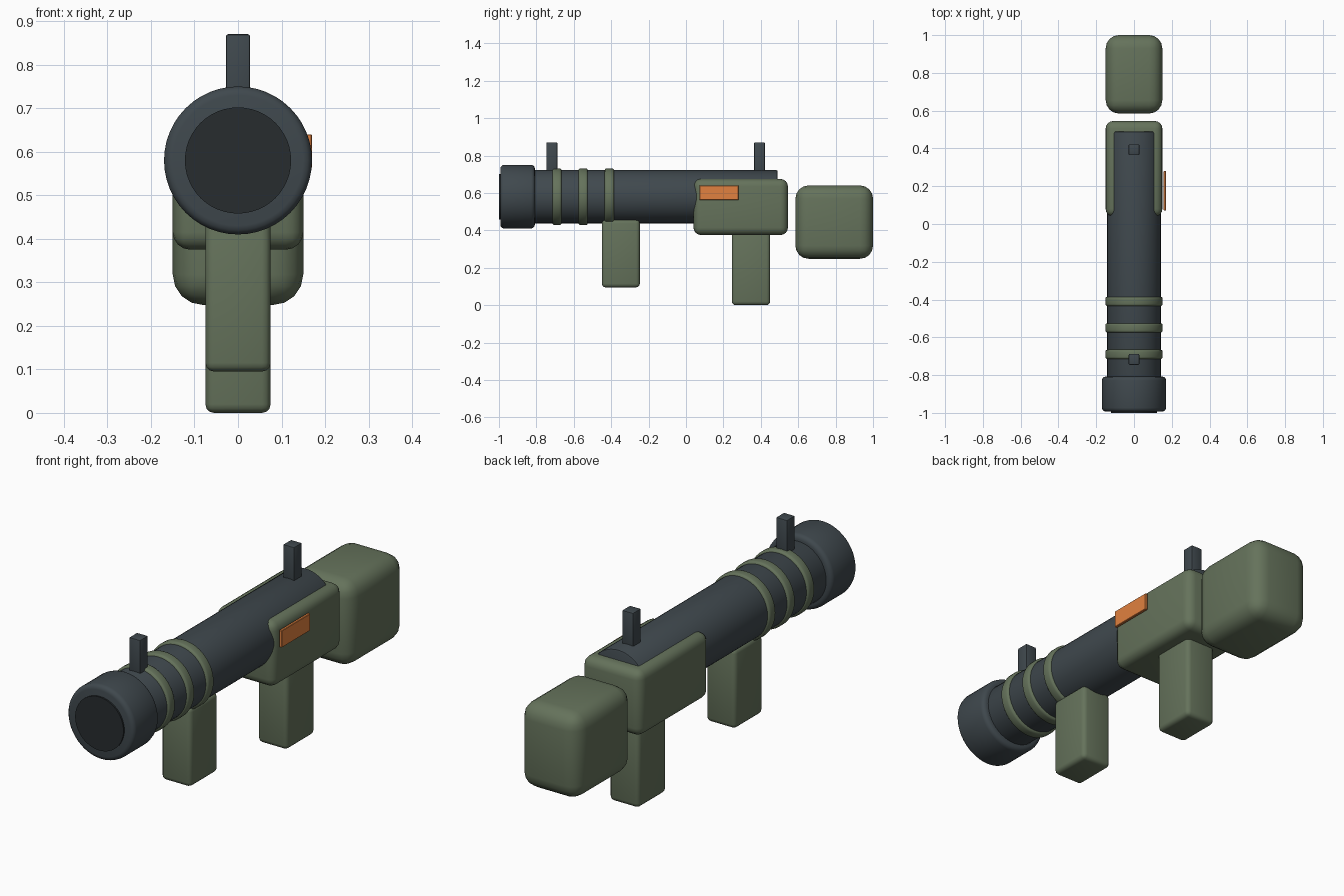
import bpy, math

if "Cube" in bpy.data.objects:
    bpy.data.objects.remove(bpy.data.objects["Cube"])

AXIS_Z = 0.58


def material(name, rgb):
    m = bpy.data.materials.new(name)
    m.diffuse_color = (*rgb, 1)
    m.use_nodes = True
    m.node_tree.nodes["Principled BSDF"].inputs["Base Color"].default_value = m.diffuse_color
    return m


GREEN = material("olive_green", (0.13, 0.17, 0.105))
STEEL = material("dark_steel", (0.05, 0.065, 0.075))
BLACK = material("bore_black", (0.02, 0.025, 0.028))
ORANGE = material("orange", (0.75, 0.22, 0.05))


def finish(ob, name, mat, bevel, segments):
    ob.name = name
    ob.data.materials.append(mat)
    if bevel:
        mod = ob.modifiers.new("Bevel", 'BEVEL')
        mod.width = bevel
        mod.segments = segments
        mod.limit_method = 'ANGLE'
        mod.angle_limit = math.radians(40)
        bpy.ops.object.modifier_apply(modifier=mod.name)
    bpy.ops.object.shade_smooth_by_angle(angle=math.radians(35))
    return ob


def box(name, x, y, z, mat, bevel=0, segments=3):
    """Rounded box from (min, max) ranges on each axis."""
    ranges = (x, y, z)
    bpy.ops.mesh.primitive_cube_add(size=1, location=[(a + b) / 2 for a, b in ranges])
    ob = bpy.context.object
    ob.scale = [b - a for a, b in ranges]
    bpy.ops.object.transform_apply(location=False, rotation=False, scale=True)
    return finish(ob, name, mat, bevel, segments)


def barrel(name, radius, y0, y1, mat, bevel=0, segments=3):
    """Cylinder along y on the launcher axis."""
    bpy.ops.mesh.primitive_cylinder_add(
        vertices=48, radius=radius, depth=y1 - y0,
        location=(0, (y0 + y1) / 2, AXIS_Z), rotation=(math.pi / 2, 0, 0))
    bpy.ops.object.transform_apply(location=False, rotation=True, scale=False)
    return finish(bpy.context.object, name, mat, bevel, segments)


# Tube, muzzle and dark bore
barrel("tube", 0.142, -0.90, 0.49, STEEL, 0.008, 2)
barrel("muzzle", 0.17, -0.993, -0.808, STEEL, 0.02)
barrel("bore", 0.122, -1.0, -0.95, BLACK)

# Bands around the tube
for i, y in enumerate((-0.69, -0.55, -0.41)):
    barrel(f"band_{i + 1}", 0.152, y - 0.025, y + 0.025, GREEN, 0.012)

# Front and rear sights
for name, y in (("front_sight", -0.717), ("rear_sight", 0.393)):
    box(name, (-0.028, 0.028), (y - 0.029, y + 0.029), (0.68, 0.87), STEEL, 0.005, 2)

# Receiver, shoulder stock and grips
box("receiver", (-0.15, 0.15), (0.04, 0.545), (0.375, 0.675), GREEN, 0.04, 4)
box("shoulder_stock", (-0.15, 0.15), (0.585, 1.0), (0.248, 0.64), GREEN, 0.07, 4)
box("front_grip", (-0.075, 0.075), (-0.45, -0.247), (0.095, 0.457), GREEN, 0.02)
box("rear_grip", (-0.075, 0.075), (0.245, 0.45), (0.0, 0.40), GREEN, 0.02)

# Orange side panel
box("side_panel", (0.157, 0.17), (0.072, 0.28), (0.562, 0.64), ORANGE, 0.002, 1)
